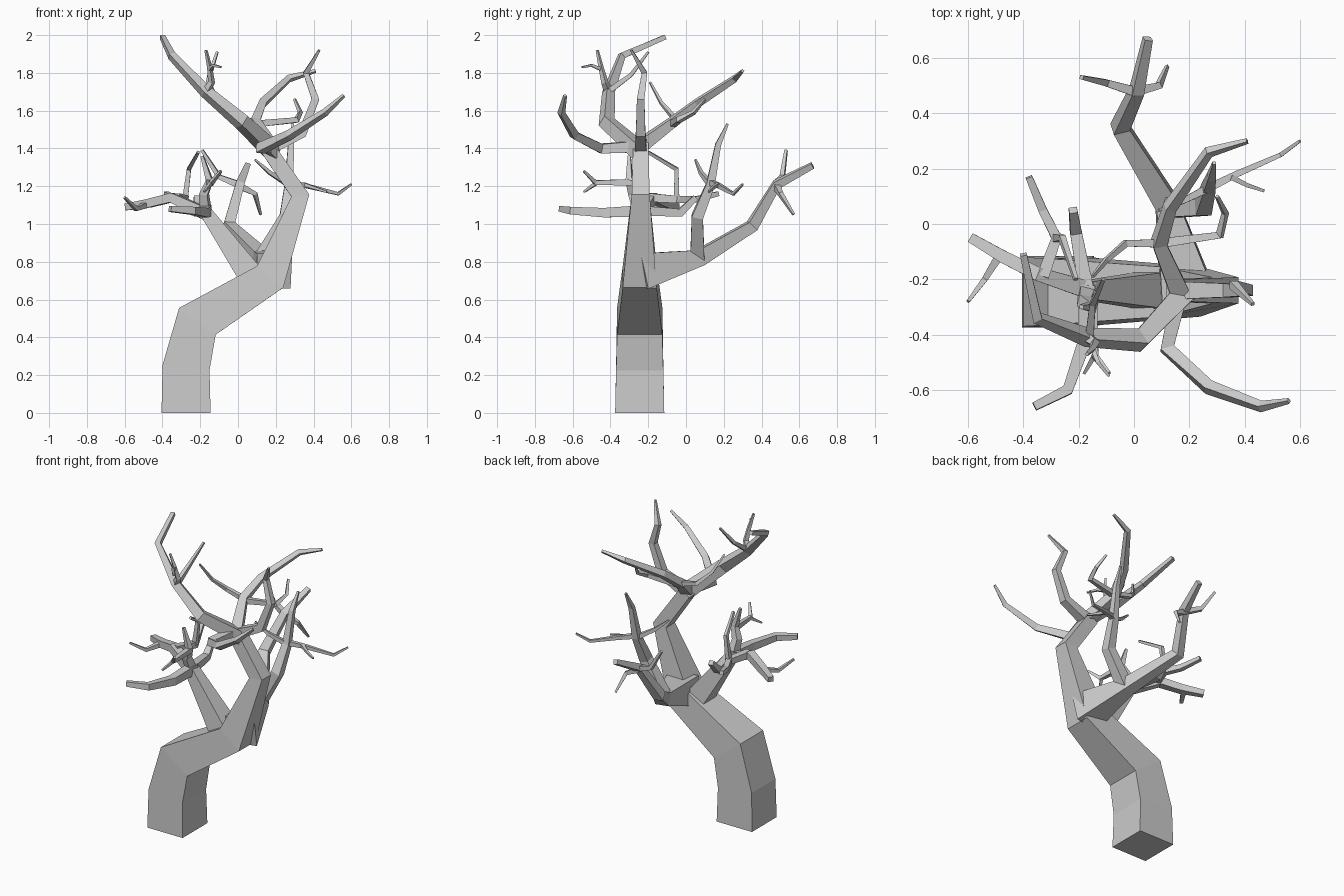
import bpy, bmesh
from mathutils import Vector


def limb(name, pts, widths):
    """Four-sided tapering limb; widths are section sizes at each point,
    or just (start, end) to taper evenly."""
    P = [Vector(p) for p in pts]
    n = len(P)
    if len(widths) != n:
        a, b = widths
        widths = [a + (b - a) * i / (n - 1) for i in range(n)]
    seg = [(P[i + 1] - P[i]).normalized() for i in range(n - 1)]
    side = Vector((0, 1, 0)) if abs(seg[0].y) < 0.05 else seg[0].cross(Vector((0, 0, 1)))
    bm = bmesh.new()
    rings = []
    for i in range(n):
        t = (seg[max(i - 1, 0)] + seg[min(i, n - 2)]).normalized()
        side = (side - t * side.dot(t)).normalized()
        up = t.cross(side)
        h = widths[i] / 2
        rings.append([bm.verts.new(P[i] + side * (sx * h) + up * (sy * h))
                      for sx, sy in ((-1, -1), (1, -1), (1, 1), (-1, 1))])
    for a, b in zip(rings, rings[1:]):
        for k in range(4):
            bm.faces.new((a[k], a[(k + 1) % 4], b[(k + 1) % 4], b[k]))
    bm.faces.new(rings[0][::-1])
    bm.faces.new(rings[-1])
    bmesh.ops.recalc_face_normals(bm, faces=bm.faces)
    me = bpy.data.meshes.new(name)
    bm.to_mesh(me)
    bm.free()
    bpy.context.collection.objects.link(bpy.data.objects.new(name, me))


# trunk
limb("trunk", [(-.275, -.245, 0), (-.275, -.245, .24), (-.215, -.245, .485),
               (.17, -.245, .72), (.33, -.24, 1.15), (.15, -.24, 1.41)],
     (.26, .25, .24, .18, .095, .08))

# crown branches from the top fork
limb("left_top_branch", [(.19, -.24, 1.38), (.02, -.42, 1.54), (-.17, -.41, 1.70),
                         (-.35, -.34, 1.89), (-.40, -.11, 1.99)], (.08, .065, .05, .035, .025))
limb("back_top_branch", [(.17, -.26, 1.40), (.09, -.07, 1.54), (.13, .06, 1.64),
                         (.27, .26, 1.77), (.41, .30, 1.81)], (.07, .05, .04, .03, .015))
limb("right_top_branch", [(.15, -.24, 1.39), (.34, -.24, 1.48), (.41, -.24, 1.66),
                          (.36, -.22, 1.80), (.43, -.29, 1.92)], (.065, .05, .04, .03, .012))
limb("front_top_branch", [(.17, -.23, 1.41), (.12, -.45, 1.40), (.27, -.59, 1.47),
                          (.46, -.66, 1.59), (.56, -.64, 1.68)], (.06, .05, .04, .03, .015))

# crown twigs
limb("top_twig_a", [(-.17, -.41, 1.70), (-.14, -.43, 1.75), (-.15, -.45, 1.83),
                    (-.17, -.47, 1.92)], (.035, .012))
limb("top_twig_b", [(-.15, -.45, 1.82), (-.13, -.50, 1.84), (-.09, -.55, 1.83)], (.018, .01))
limb("top_twig_c", [(-.16, -.40, 1.71), (-.15, -.29, 1.79), (-.11, -.20, 1.91)], (.03, .012))
limb("back_twig_a", [(.09, -.07, 1.53), (.31, -.04, 1.55), (.33, .04, 1.59),
                     (.30, .10, 1.66)], (.035, .012))
limb("back_twig_b", [(.09, -.07, 1.54), (-.03, -.07, 1.57), (-.10, -.13, 1.64),
                     (-.15, -.19, 1.75)], (.03, .01))

# large rear limb
limb("rear_limb", [(.19, -.24, .75), (.12, .07, .82), (-.05, .35, .99),
                   (.01, .48, 1.21), (.05, .67, 1.31)], (.19, .085, .06, .045, .03))
limb("rear_twig_a", [(0, .48, 1.21), (-.10, .51, 1.25), (-.19, .53, 1.39)], (.035, .015))
limb("rear_twig_b", [(.01, .48, 1.20), (.09, .50, 1.16), (.12, .57, 1.05)], (.035, .012))

# upright branch growing from the rear limb
limb("rear_upright", [(.12, .06, .82), (.25, .06, 1.04), (.27, .13, 1.21),
                      (.28, .17, 1.42), (.29, .22, 1.53)], (.075, .06, .045, .03, .012))
limb("upright_twig_a", [(.27, .13, 1.22), (.37, .18, 1.20), (.53, .25, 1.16),
                        (.60, .30, 1.21)], (.03, .01))
limb("upright_twig_b", [(.35, .17, 1.21), (.41, .14, 1.19), (.47, .12, 1.17)], (.02, .01))
limb("upright_twig_c", [(.27, .13, 1.21), (.17, .08, 1.27), (.09, .05, 1.34)], (.03, .01))

# left limb and its branches
limb("left_limb", [(.10, -.24, .68), (.055, -.24, .745), (-.175, -.24, 1.07)], (.14, .13, .065))
limb("left_front_branch", [(-.17, -.22, 1.07), (-.18, -.43, 1.06), (-.24, -.60, 1.07),
                           (-.36, -.66, 1.08)], (.06, .03))
limb("left_side_branch", [(-.16, -.24, 1.05), (-.35, -.18, 1.14), (-.47, -.12, 1.11),
                          (-.59, -.05, 1.09)], (.065, .05, .045, .035))
limb("left_side_twig", [(-.49, -.12, 1.10), (-.54, -.20, 1.08), (-.60, -.28, 1.14)], (.03, .012))
limb("left_back_branch", [(-.17, -.25, 1.07), (-.21, -.03, 1.06), (-.22, .05, 1.14)],
     (.055, .03))
limb("left_back_twig", [(-.33, -.19, 1.14), (-.28, -.05, 1.13), (-.33, .05, 1.13),
                        (-.38, .17, 1.16)], (.045, .025))
limb("left_curl_twig", [(-.28, -.05, 1.13), (-.26, -.05, 1.29), (-.21, -.20, 1.38)], (.03, .015))
limb("left_upright", [(-.17, -.24, 1.05), (-.18, -.28, 1.16), (-.15, -.30, 1.23),
                      (-.19, -.30, 1.36)], (.055, .045, .035, .015))
limb("left_upright_twig_a", [(-.15, -.29, 1.22), (-.14, -.48, 1.22), (-.09, -.54, 1.28)],
     (.035, .012))
limb("left_upright_twig_b", [(-.14, -.47, 1.22), (-.18, -.54, 1.17)], (.02, .01))
